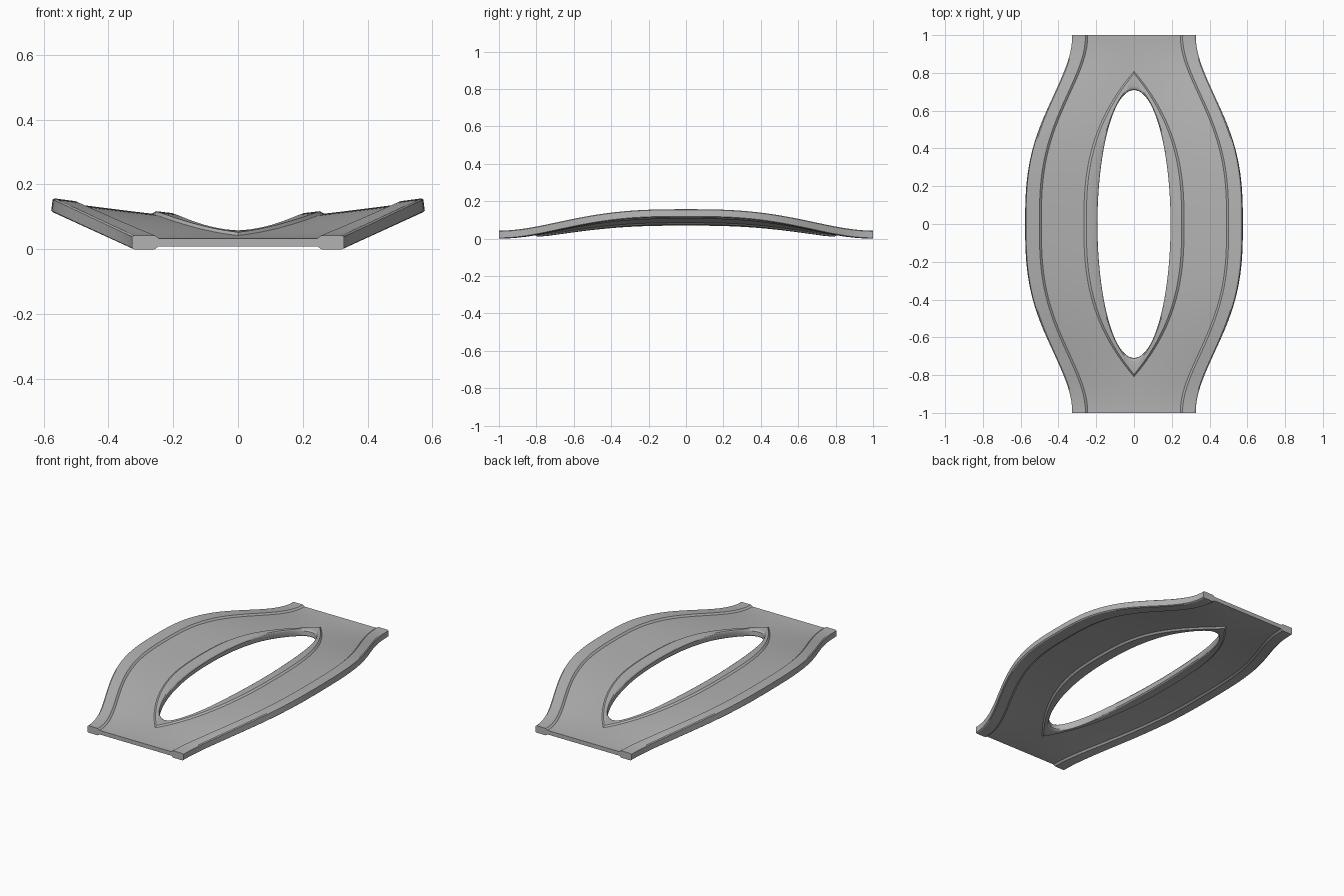
import bpy, bmesh, math
from mathutils import Vector

cube = bpy.data.objects.get("Cube")
if cube:
    bpy.data.objects.remove(cube)

RIM, SHEET = 0.0215, 0.0125        # half thicknesses
TIP, STEP = 0.795, 0.012           # opening rim tip, width of the step
ROWS, COLS, END_ROWS = 64, 10, 14


def swell(y):
    """1 at the middle of the length, 0 at both ends."""
    return max(0.0, 1 - min(abs(y), 1) ** 2.8) ** 2.2


def half_width(y):
    return 0.327 + 0.247 * swell(y)


def height(x, y):
    s = swell(y)
    return RIM + s * (0.05 + 0.065 * (abs(x) / half_width(y)) ** 1.2)


def skin_pair(x, y, h):
    """Top and bottom points, offset along the surface normal."""
    e = 0.002
    n = Vector((height(x - e, y) - height(x + e, y),
                height(x, y - e) - height(x, y + e), 2 * e)).normalized()
    if x < 1e-6:
        n.x = 0
    if abs(y) > 0.999:
        n.y = 0
    p = Vector((x, y, height(x, y)))
    return p + n * h, p - n * h


def add_grid(bm, rows, close_first=False, close_last=False, close_ends=False):
    """Two-sided sheet from rows of (x, y, half thickness)."""
    g = [[[bm.verts.new(p) for p in skin_pair(*c)] for c in r] for r in rows]

    def wall(a, b):
        bm.faces.new((a[0], b[0], b[1], a[1]))

    for r, q in zip(g, g[1:]):
        for i in range(len(r) - 1):
            for side in (0, 1):
                bm.faces.new((r[i][side], r[i + 1][side],
                              q[i + 1][side], q[i][side]))
        if close_first:
            wall(r[0], q[0])
        if close_last:
            wall(r[-1], q[-1])
    if close_ends:
        for r in (g[0], g[-1]):
            for a, b in zip(r, r[1:]):
                wall(a, b)


def pointed(a):
    return max(0.0, 1 - abs(math.sin(a)) ** 2.6)


angles = [math.pi * (i / ROWS - 0.5) for i in range(ROWS + 1)]

# Raised rim around the opening
rim_rows = []
for a in angles:
    c, s = max(0.0, math.cos(a)), math.sin(a)
    hole = Vector((0.195 * c, 0.71 * s))
    edge = Vector((0.255 * pointed(a), TIP * s))
    foot = Vector(((0.255 + STEP) * pointed(a), (TIP + STEP) * s))
    row = [(hole, 0.013), (hole.lerp(edge, 0.07), 0.018),
           (hole.lerp(edge, 0.22), RIM), (edge, RIM), (foot, SHEET)]
    rim_rows.append([(p.x, p.y, h) for p, h in row])

# Thin sheet and thick outer rim
end_y = [TIP + STEP + (1 - TIP - STEP) * i / END_ROWS
         for i in range(1, END_ROWS + 1)]
spine = [(-y, 0.0) for y in reversed(end_y)]
spine += [((TIP + STEP) * math.sin(a), (0.255 + STEP) * pointed(a)) for a in angles]
spine += [(y, 0.0) for y in end_y]
sheet_rows = []
for y, x0 in spine:
    w = half_width(y)
    x1 = w - 0.07 - STEP
    row = [(x0 + (x1 - x0) * i / COLS, y, SHEET) for i in range(COLS + 1)]
    row += [(w - 0.07, y, RIM), (w - 0.006, y, RIM), (w, y, 0.0175)]
    sheet_rows.append(row)

bm = bmesh.new()
add_grid(bm, rim_rows, close_first=True)
add_grid(bm, sheet_rows, close_last=True, close_ends=True)

# Mirror to the other half and weld
other = bmesh.ops.duplicate(bm, geom=bm.verts[:] + bm.edges[:] + bm.faces[:])["geom"]
for v in other:
    if isinstance(v, bmesh.types.BMVert):
        v.co.x = -v.co.x
bmesh.ops.remove_doubles(bm, verts=bm.verts, dist=0.0001)
bmesh.ops.recalc_face_normals(bm, faces=bm.faces)
mesh = bpy.data.meshes.new("curved_panel")
bm.to_mesh(mesh)
bm.free()

# Grey material
grey = bpy.data.materials.new("plain grey")
grey.use_nodes = True
colour = (0.45, 0.45, 0.45, 1)
grey.diffuse_color = colour
grey.node_tree.nodes["Principled BSDF"].inputs["Base Color"].default_value = colour
mesh.materials.append(grey)

panel = bpy.data.objects.new("curved_panel", mesh)
bpy.context.collection.objects.link(panel)
bpy.ops.object.select_all(action="DESELECT")
panel.select_set(True)
bpy.context.view_layer.objects.active = panel
bpy.ops.object.shade_smooth_by_angle(angle=math.radians(27))
